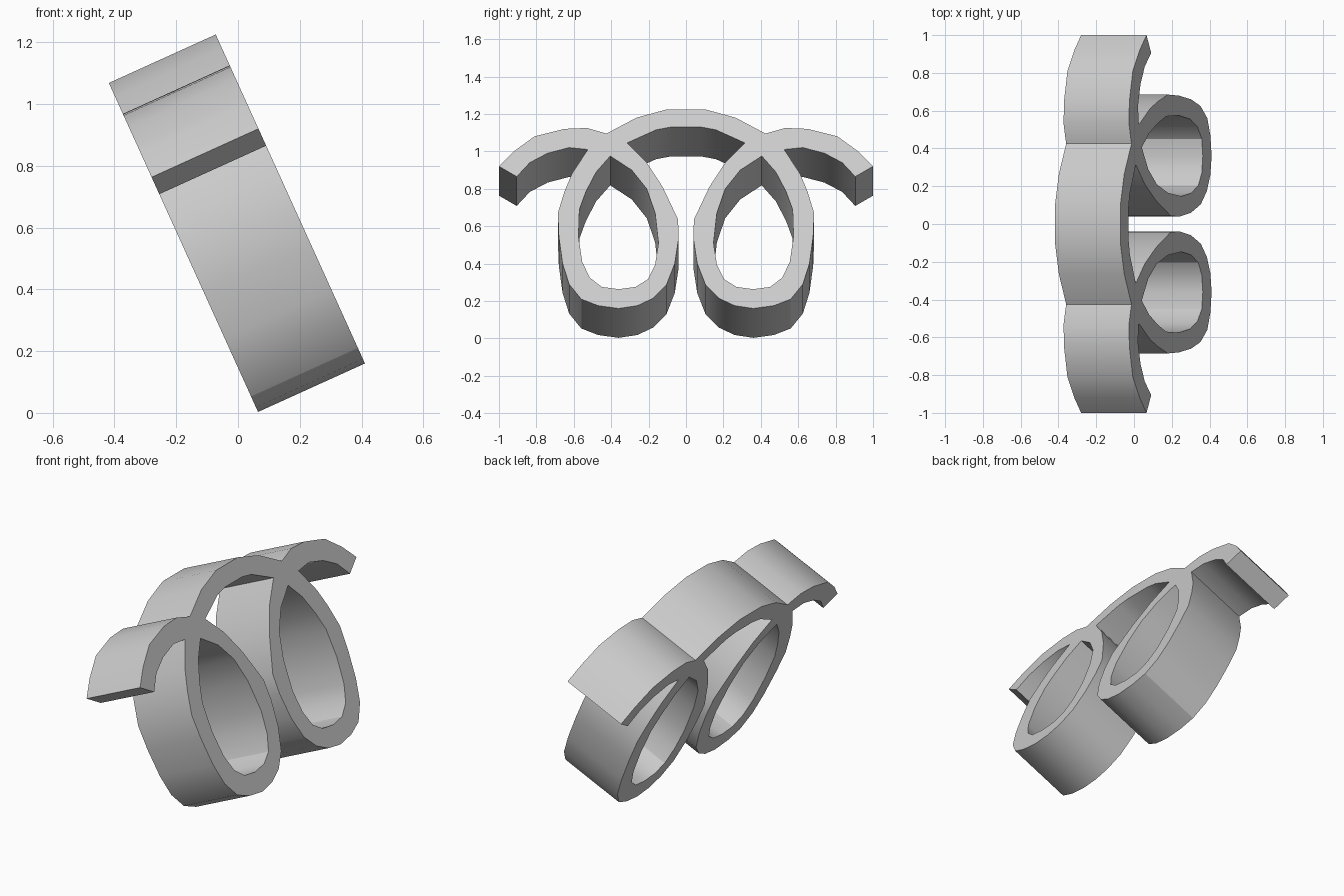
import bpy
import bmesh
from math import sin, cos, radians
from mathutils import Matrix

if "Cube" in bpy.data.objects:
    bpy.data.objects.remove(bpy.data.objects["Cube"])

TILT = radians(24.4)
WIDTH = 0.38
BASE = 0.16          # height of the lowest point of the right-hand rim
REACH = 0.411        # x of that point

# Half profile of the rim, as (y, height), from the crown outwards and back
arch_top = [(.10, 1.225), (.265, 1.18), (.425, 1.095)]
arm_top = [(.53, 1.125), (.65, 1.12), (.81, 1.08), (.92, 1.0), (1, .92)]
arm_under = [(.905, .865), (.835, .94), (.74, .99), (.625, 1.02), (.525, 1.01)]
ring_outer = [(.61, .88), (.65, .785), (.685, .67), (.68, .545), (.66, .40),
              (.625, .29), (.56, .21), (.47, .175), (.36, .16), (.26, .175),
              (.175, .215), (.105, .285), (.06, .40), (.04, .53), (.042, .635),
              (.125, .81), (.21, .94), (.315, 1.045)]
arch_under = [(.16, 1.115), (.08, 1.13)]
ring_hole = [(.405, .975), (.48, .89), (.535, .785), (.57, .69), (.575, .545),
             (.555, .41), (.515, .325), (.45, .275), (.36, .263), (.27, .275),
             (.205, .315), (.165, .395), (.147, .51), (.165, .67), (.21, .80),
             (.29, .90)]


def mirrored(points):
    return [(-y, z) for y, z in reversed(points)]


def add_loop(curve, points):
    """Add one closed outline, unprojecting heights onto the tilted plane."""
    spline = curve.splines.new("POLY")
    spline.points.add(len(points) - 1)
    for point, (y, z) in zip(spline.points, points):
        point.co = (y, (z - BASE) / cos(TILT), 0, 1)
    spline.use_cyclic_u = True


# Extruded profile: arch, two arms and two rings in one piece
curve = bpy.data.curves.new("ring_frame_profile", "CURVE")
curve.dimensions = "2D"
curve.fill_mode = "BOTH"
curve.extrude = WIDTH / 2
half = arch_top + arm_top + arm_under + ring_outer + arch_under
add_loop(curve, half + mirrored(half))
add_loop(curve, ring_hole)
add_loop(curve, mirrored(ring_hole))

frame = bpy.data.objects.new("ring_frame", curve)
bpy.context.collection.objects.link(frame)
bpy.ops.object.select_all(action="DESELECT")
frame.select_set(True)
bpy.context.view_layer.objects.active = frame
bpy.ops.object.convert(target="MESH")
frame = bpy.context.object

# Lean the piece back and weld caps to walls
c, s = cos(TILT), sin(TILT)
lean = Matrix(((0, -s, c, REACH - c * WIDTH / 2),
               (1, 0, 0, 0),
               (0, c, s, BASE - s * WIDTH / 2),
               (0, 0, 0, 1)))
bm = bmesh.new()
bm.from_mesh(frame.data)
bm.transform(lean)
bmesh.ops.remove_doubles(bm, verts=bm.verts, dist=0.0005)
bmesh.ops.recalc_face_normals(bm, faces=bm.faces)
bm.to_mesh(frame.data)
bm.free()

# Plain grey finish
grey = bpy.data.materials.new("light_grey")
grey.use_nodes = True
colour = (0.6, 0.6, 0.6, 1)
grey.diffuse_color = colour
grey.node_tree.nodes["Principled BSDF"].inputs["Base Color"].default_value = colour
frame.data.materials.clear()
frame.data.materials.append(grey)
bpy.ops.object.shade_smooth_by_angle(angle=radians(30))
